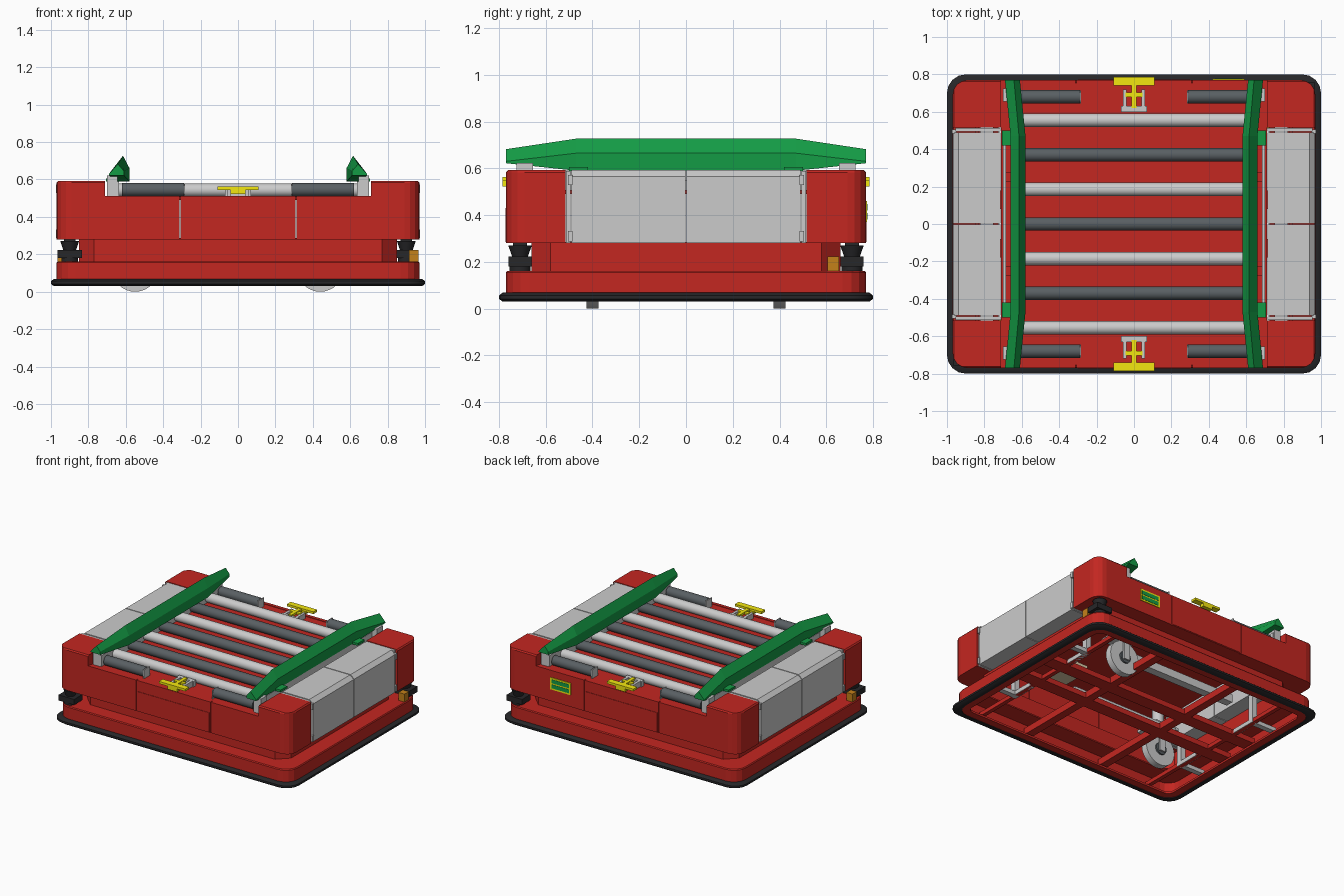
import bpy, bmesh, math
from mathutils import Matrix

if "Cube" in bpy.data.objects:
    bpy.data.objects.remove(bpy.data.objects["Cube"])


def mat(name, c):
    m = bpy.data.materials.new(name)
    m.diffuse_color = (*c, 1)
    m.use_nodes = True
    m.node_tree.nodes["Principled BSDF"].inputs["Base Color"].default_value = m.diffuse_color
    return m


RED = mat("red_paint", (0.55, 0.02, 0.015))
GREEN = mat("green_paint", (0.007, 0.33, 0.06))
YELLOW = mat("yellow_paint", (0.9, 0.8, 0.005))
DARK = mat("dark_rubber", (0.1, 0.115, 0.125))
BLACK = mat("black", (0.02, 0.02, 0.022))
GOLD = mat("amber", (0.55, 0.22, 0.01))
TAN = mat("tan", (0.7, 0.6, 0.4))


def finish(name, bm, m=None, smooth=False):
    bmesh.ops.recalc_face_normals(bm, faces=bm.faces)
    me = bpy.data.meshes.new(name)
    bm.to_mesh(me)
    bm.free()
    ob = bpy.data.objects.new(name, me)
    bpy.context.collection.objects.link(ob)
    if m:
        me.materials.append(m)
    if smooth:
        bpy.ops.object.select_all(action='DESELECT')
        ob.select_set(True)
        bpy.context.view_layer.objects.active = ob
        bpy.ops.object.shade_smooth_by_angle(angle=math.radians(35))
    return ob


def loft(name, loops, m=None, closed=False, smooth=False):
    """Skin matching loops of 3D points; closed joins last to first, else ends are capped."""
    bm = bmesh.new()
    vs = [[bm.verts.new(p) for p in lp] for lp in loops]
    n = len(vs[0])
    pairs = list(zip(vs, vs[1:])) + ([(vs[-1], vs[0])] if closed else [])
    for a, b in pairs:
        for i in range(n):
            j = (i + 1) % n
            bm.faces.new((a[i], a[j], b[j], b[i]))
    if not closed:
        bm.faces.new(vs[0])
        bm.faces.new(vs[-1])
    return finish(name, bm, m, smooth)


def box(name, x, y, z, m=None):
    p = [(x[0], y[0]), (x[1], y[0]), (x[1], y[1]), (x[0], y[1])]
    return loft(name, [[(*q, h) for q in p] for h in z], m)


def cyl(name, c, r, length, axis, m=None, n=24, r2=None):
    bm = bmesh.new()
    bmesh.ops.create_cone(bm, cap_ends=True, segments=n, radius1=r,
                          radius2=r if r2 is None else r2, depth=length)
    rot = {'X': Matrix.Rotation(math.pi / 2, 4, 'Y'),
           'Y': Matrix.Rotation(math.pi / 2, 4, 'X'), 'Z': Matrix()}[axis]
    bm.transform(Matrix.Translation(c) @ rot)
    return finish(name, bm, m, True)


def rrect(hx, hy, r, z, n=4):
    pts = []
    for k, (sx, sy) in enumerate([(1, 1), (-1, 1), (-1, -1), (1, -1)]):
        for i in range(n + 1):
            a = math.pi / 2 * (k + i / n)
            pts.append((sx * (hx - r) + r * math.cos(a), sy * (hy - r) + r * math.sin(a), z))
    return pts


# base: bumper, skirt and recessed middle band, all hollow underneath
loft("bumper", [rrect(hx, hx - 0.2, 0.1, z) for hx, z in
                [(0.955, 0.03), (0.985, 0.03), (1, 0.042), (1, 0.056), (0.985, 0.068), (0.955, 0.068)]],
     BLACK, True, True)
loft("base_skirt", [rrect(hx, hx - 0.2, r, z) for hx, r, z in
                    [(0.9, .05, 0.035), (0.97, .1, 0.035), (0.97, .1, 0.155), (0.965, .095, 0.162),
                     (0.82, .05, 0.162), (0.82, .05, 0.152), (0.955, .09, 0.152), (0.955, .09, 0.05),
                     (0.9, .05, 0.05)]], RED, True)
loft("middle_band", [rrect(hx, hx - 0.19, 0.08, z, 1) for hx, z in
                     [(0.85, 0.16), (0.85, 0.285), (0.83, 0.285), (0.83, 0.16)]], RED, True)

# load deck
box("deck", (-0.71, 0.71), (-0.755, 0.755), (0.49, 0.508), RED)

for s in (-1, 1):
    # end walls in three panels with thin joints
    for x0, x1 in ((-0.72, -0.312), (-0.308, 0.308), (0.312, 0.72)):
        box("end_panel", (x0, x1), sorted((s * 0.77, s * 0.745)), (0.28, 0.512), RED)
    box("end_panel_fold", (-0.30, 0.30), sorted((s * 0.773, s * 0.76)), (0.285, 0.43), RED)
    box("end_panel_floor", (-0.72, 0.72), sorted((s * 0.64, s * 0.76)), (0.28, 0.286), RED)
    # corner pods with rounded outer edge
    for t in (-1, 1):
        plan = [(0.71, 0.515), (0.97, 0.515)]
        for i in range(5):
            a = math.pi / 8 * i
            plan.append((0.89 + 0.08 * math.cos(a), 0.69 + 0.08 * math.sin(a)))
        plan.append((0.71, 0.77))
        top = [(min(x, 0.962), min(y, 0.762)) for x, y in plan]
        loft("corner_pod", [[(s * x, t * y, z) for x, y in p] for p, z in
                            ((plan, 0.28), (plan, 0.583), (top, 0.592))], RED)
        # side doors, two leaves per side
        prof = [(0.715, 0.28), (0.967, 0.28), (0.967, 0.565), (0.937, 0.592), (0.715, 0.592)]
        loft("side_door", [[(s * x, t * y, z) for x, z in prof] for y in (0.003, 0.49)])
        box("door_post", sorted((s * 0.715, s * 0.955)), sorted((t * 0.494, t * 0.514)), (0.28, 0.588))
        for z in (0.31, 0.55):
            box("door_hinge", sorted((s * 0.95, s * 0.974)), sorted((t * 0.485, t * 0.505)),
                (z - 0.022, z + 0.022))

# rollers, alternating steel and rubber
for i in range(7):
    y = 0.185 * (i - 3)
    d = i % 2 == 1
    cyl("dark_roller" if d else "steel_roller", (0, y, 0.543), 0.036, 1.27, 'X', DARK if d else None)
for s in (-1, 1):
    for t in (-1, 1):
        cyl("short_roller", (s * 0.455, t * 0.68, 0.545), 0.036, 0.33, 'X', DARK)
        box("short_roller_bracket", sorted((s * 0.283, s * 0.29)), (t * 0.68 - 0.035, t * 0.68 + 0.035),
            (0.508, 0.575))

# guide rails and their bearers
mid = [(0.58, 0.59), (0.58, 0.66), (0.615, 0.727), (0.66, 0.665), (0.66, 0.59)]
end = [(0.61, 0.622), (0.61, 0.645), (0.642, 0.682), (0.69, 0.63), (0.69, 0.622)]
for s in (-1, 1):
    loft("guide_rail", [[(s * x, y, z) for x, z in p] for p, y in
                        ((end, -0.77), (mid, -0.47), (mid, 0.47), (end, 0.77))], GREEN)
    box("roller_bearer", sorted((s * 0.635, s * 0.66)), (-0.72, 0.72), (0.508, 0.59))
    box("bearer_edge", sorted((s * 0.685, s * 0.7)), (-0.5, 0.5), (0.508, 0.55))
    for t in (-1, 1):
        box("rail_tab", sorted((s * 0.65, s * 0.705)), (t * 0.46 - 0.04, t * 0.46 + 0.04),
            (0.588, 0.605), GREEN)
        box("rail_support", sorted((s * 0.645, s * 0.70)), (t * 0.69 - 0.035, t * 0.69 + 0.035),
            (0.508, 0.622))
        box("rail_foot", sorted((s * 0.66, s * 0.70)), (t * 0.25 - 0.025, t * 0.25 + 0.025), (0.5, 0.53), RED)

# yellow latches on both ends
for t in (-1, 1):
    box("latch_bar", (-0.11, 0.11), sorted((t * 0.74, t * 0.785)), (0.545, 0.562), YELLOW)
    box("latch_lip", (-0.04, 0.04), sorted((t * 0.755, t * 0.785)), (0.522, 0.546), YELLOW)
    box("latch_stem", (-0.013, 0.013), sorted((t * 0.62, t * 0.75)), (0.54, 0.558), YELLOW)
    box("latch_cross", (-0.045, 0.045), (t * 0.69 - 0.012, t * 0.69 + 0.012), (0.54, 0.555), YELLOW)
    box("latch_base", (-0.07, 0.07), sorted((t * 0.6, t * 0.63)), (0.508, 0.55))
    for s in (-1, 1):
        box("latch_cheek", (s * 0.05 - 0.01, s * 0.05 + 0.01), sorted((t * 0.62, t * 0.72)), (0.508, 0.55))

# scanners on two opposite corners
for s in (-1, 1):
    cx, cy = s * 0.9, s * 0.71
    cyl("scanner_foot", (cx, cy, 0.17), 0.045, 0.03, 'Z', BLACK)
    box("scanner_body", (cx - 0.065, cx + 0.065), (cy - 0.05, cy + 0.05), (0.18, 0.222), BLACK)
    cyl("scanner_head", (cx, cy, 0.245), 0.033, 0.05, 'Z', BLACK, 24, 0.05)
    box("scanner_cap", (cx - 0.03, cx + 0.03), (cy - 0.03, cy + 0.03), (0.265, 0.282), BLACK)
    box("signal_light", (s * 0.94 - 0.025, s * 0.94 + 0.025), (s * 0.63 - 0.025, s * 0.63 + 0.025),
        (0.162, 0.222), GOLD)

# plain sign plate on the back
box("sign_plate", (0.42, 0.59), (0.77, 0.775), (0.37, 0.46), YELLOW)
for z in (0.382, 0.42):
    box("sign_field", (0.432, 0.578), (0.775, 0.777), (z, z + 0.028), GREEN)

# chassis beams and posts below
for s in (-1, 1):
    box("cross_beam", (s * 0.33 - 0.03, s * 0.33 + 0.03), (-0.74, 0.74), (0.06, 0.11), RED)
    box("long_beam", (-0.93, 0.93), (s * 0.13 - 0.05, s * 0.13 + 0.05), (0.06, 0.1), RED)
    box("side_beam", (s * 0.74 - 0.015, s * 0.74 + 0.015), (-0.74, 0.74), (0.06, 0.09), RED)
    box("inner_tray", (-0.6, 0.3), (s * 0.3 - 0.03, s * 0.3 + 0.03), (0.2, 0.26))
    for t in (-1, 1):
        cx, cy = s * 0.74, t * 0.38
        box("post", (cx - 0.02, cx + 0.02), (cy - 0.02, cy + 0.02), (0.06, 0.49))
        box("post_foot", (cx - 0.02, cx + 0.02), sorted((cy, t * 0.2)), (0.06, 0.09))
        box("post_arm", sorted((cx, s * 0.93)), (cy - 0.02, cy + 0.02), (0.06, 0.09))
    # caster wheels, diagonal pair
    wx = 0.44 if s > 0 else -0.55
    wy = s * 0.4
    cyl("wheel", (wx, wy, 0.125), 0.125, 0.05, 'Y', None, 32)
    cyl("wheel_hub", (wx, wy, 0.125), 0.045, 0.075, 'Y', DARK)
    for k in (-1, 1):
        box("wheel_fork", (wx - 0.025, wx + 0.025), (wy + k * 0.045 - 0.006, wy + k * 0.045 + 0.006),
            (0.1, 0.28))
    box("wheel_mount", (wx - 0.1, wx + 0.1), (wy - 0.1, wy + 0.1), (0.27, 0.29))
    cyl("wheel_pivot", (wx, wy, 0.385), 0.04, 0.2, 'Z')
    cyl("amber_disc", (s * 0.7, s * 0.58, 0.21), 0.07, 0.04, 'Z', GOLD)
box("control_box", (0.4, 0.55), (-0.3, -0.02), (0.22, 0.27), TAN)
